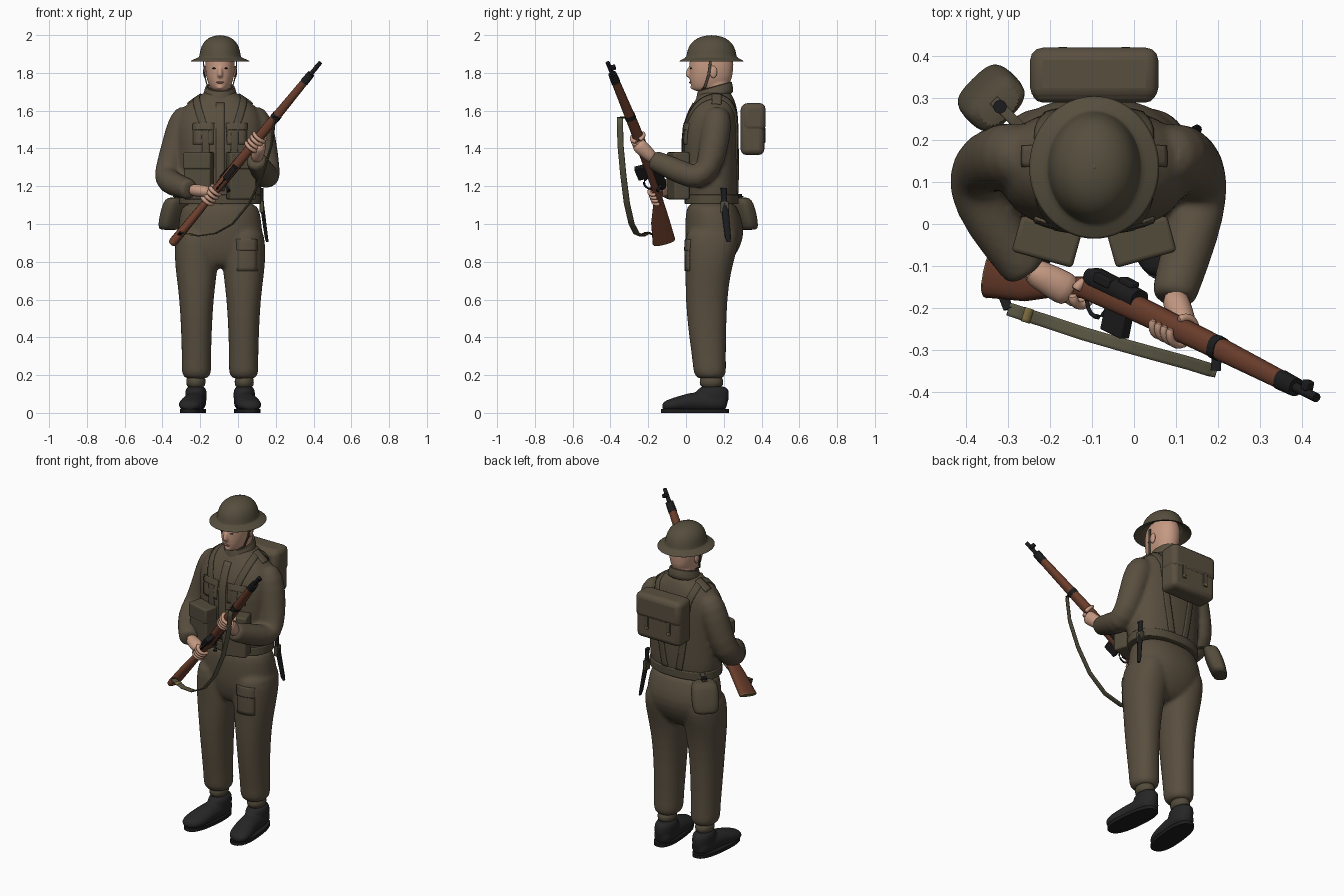
import bpy, bmesh, math
from mathutils import Vector, Matrix
from mathutils.bvhtree import BVHTree

old = bpy.data.objects.get("Cube")
if old:
    bpy.data.objects.remove(old)

CX = -0.095                      # centre line of the body
X, Y, Z = Vector((1, 0, 0)), Vector((0, 1, 0)), Vector((0, 0, 1))


def material(name, *rgb):
    m = bpy.data.materials.new(name)
    m.use_nodes = True
    m.diffuse_color = (*rgb, 1)
    m.node_tree.nodes["Principled BSDF"].inputs["Base Color"].default_value = (*rgb, 1)
    return m


khaki = material("khaki_cloth", .1, .078, .05)
steel = material("helmet_green", .093, .077, .048)
web = material("webbing", .086, .07, .044)
canvas = material("sling_canvas", .1, .092, .055)
skin = material("skin", .56, .32, .225)
wood = material("stock_wood", .155, .05, .026)
black = material("gun_black", .012, .012, .013)
leather = material("boot_leather", .019, .019, .02)
brass = material("brass", .2, .15, .05)
lip = material("lips", .4, .18, .13)


def finish(name, bm, mat, matrix=None, sub=0, bevel=0, voxel=0, solid=0):
    bmesh.ops.recalc_face_normals(bm, faces=bm.faces)
    me = bpy.data.meshes.new(name)
    bm.to_mesh(me)
    bm.free()
    me.materials.append(mat)
    me.polygons.foreach_set("use_smooth", [True] * len(me.polygons))
    me.set_sharp_from_angle(angle=math.radians(50))
    ob = bpy.data.objects.new(name, me)
    bpy.context.collection.objects.link(ob)
    if matrix:
        ob.matrix_world = matrix
    if solid:
        mod = ob.modifiers.new("thickness", 'SOLIDIFY')
        mod.thickness, mod.offset = solid, 0
    if bevel:
        mod = ob.modifiers.new("bevel", 'BEVEL')
        mod.width, mod.segments = bevel, 3
    if sub:
        ob.modifiers.new("subdivide", 'SUBSURF').levels = sub
        ob.modifiers["subdivide"].render_levels = sub
    if voxel:
        mod = ob.modifiers.new("blend", 'REMESH')
        mod.mode, mod.voxel_size, mod.use_smooth_shade = 'VOXEL', voxel, True
        mod = ob.modifiers.new("soften", 'SMOOTH')
        mod.factor, mod.iterations = .5, 5
    return ob


def loft(bm, rings, axes=None, n=20, power=2):
    """Skin a row of rings (centre, r1, r2); without axes they follow the path."""
    rows, cs = [], [Vector(r[0]) for r in rings]
    for i, (_, r1, r2) in enumerate(rings):
        if axes:
            u, v = axes
        else:
            t = (cs[min(i + 1, len(cs) - 1)] - cs[max(i - 1, 0)]).normalized()
            u = t.cross(X if abs(t.x) < .85 else Z).normalized()
            v = t.cross(u)
        row = []
        for k in range(n):
            a = math.tau * k / n
            c, s = math.cos(a), math.sin(a)
            c, s = [math.copysign(abs(q) ** (2 / power), q) for q in (c, s)]
            row.append(bm.verts.new(cs[i] + u * c * r1 + v * s * r2))
        rows.append(row)
    for a, b in zip(rows, rows[1:]):
        for k in range(n):
            bm.faces.new((a[k], a[(k + 1) % n], b[(k + 1) % n], b[k]))
    bm.faces.new(rows[0])
    bm.faces.new(rows[-1])


def part(name, mat, rings, axes=None, n=20, power=2, **kw):
    bm = bmesh.new()
    loft(bm, rings, axes, n, power)
    return finish(name, bm, mat, **kw)


def upright(rings, x=CX):
    """Rings written as height, y, half width, half depth."""
    return [((x, y, z), rx, ry) for z, y, rx, ry in rings]


def box(name, mat, loc, size, rot=0, bevel=.004, matrix=None):
    bm = bmesh.new()
    bmesh.ops.create_cube(bm, size=1, matrix=Matrix.Diagonal((*size, 1)))
    m = Matrix.Translation(loc) @ Matrix.Rotation(rot, 4, 'Z')
    return finish(name, bm, mat, matrix=(matrix or Matrix()) @ m, bevel=bevel)


def ball(name, mat, loc, size):
    bm = bmesh.new()
    bmesh.ops.create_uvsphere(bm, u_segments=16, v_segments=10, radius=1)
    return finish(name, bm, mat, matrix=Matrix.Translation(loc) @ Matrix.Diagonal((*size, 1)))


def strip(name, mat, pts, width, across=None, on=None, steps=8, solid=.006):
    """A band along points, laid on the surface of another part if one is given."""
    pts = [Vector(p) for p in pts]
    path = [a.lerp(b, i / steps) for a, b in zip(pts, pts[1:]) for i in range(steps)] + [pts[-1]]
    tree = BVHTree.FromObject(on, bpy.context.evaluated_depsgraph_get()) if on else None
    bm, rows = bmesh.new(), []
    for i, p in enumerate(path):
        t = (path[min(i + 1, len(path) - 1)] - path[max(i - 1, 0)]).normalized()
        side = across
        if tree:
            p, normal = tree.find_nearest(p)[:2]
            side = t.cross(normal).normalized()
        row = []
        for k in range(-2, 3):
            q = p + side * width * k / 4
            if tree:
                q, normal = tree.find_nearest(q)[:2]
                q = q + normal * .002
            row.append(bm.verts.new(q))
        rows.append(row)
    for a, b in zip(rows, rows[1:]):
        for k in range(4):
            bm.faces.new((a[k], a[k + 1], b[k + 1], b[k]))
    return finish(name, bm, mat, solid=solid)


# Jacket: trunk and both sleeves blended together
bm = bmesh.new()
loft(bm, upright([(1.1, .135, .2, .128), (1.13, .135, .212, .135), (1.19, .133, .222, .143),
                  (1.32, .13, .222, .148), (1.46, .128, .232, .152), (1.56, .137, .228, .142),
                  (1.63, .15, .19, .118), (1.675, .155, .115, .095), (1.71, .155, .07, .075)]),
     (X, Y), 24, 2.3)
sleeves = (
    [(-.25, .165, 1.61), (-.287, .165, 1.55), (-.327, .158, 1.42), (-.366, .14, 1.29),
     (-.378, .09, 1.236), (-.345, .01, 1.212), (-.262, -.105, 1.184), (-.252, -.119, 1.181)],
    [(.06, .165, 1.61), (.099, .165, 1.55), (.13, .15, 1.42), (.15, .12, 1.29),
     (.154, .065, 1.238), (.14, -.02, 1.27), (.096, -.165, 1.335), (.093, -.184, 1.344)])
for path in sleeves:
    loft(bm, [(p, r, r) for p, r in zip(path, (.055, .084, .077, .073, .07, .066, .055, .055))])
jacket = finish("jacket", bm, khaki, sub=1, voxel=.011)

# Trousers: hips and both legs blended together
bm = bmesh.new()
loft(bm, upright([(1.13, .135, .2, .128), (1.05, .142, .215, .145), (.97, .153, .226, .16),
                  (.88, .145, .228, .147), (.8, .13, .17, .11), (.765, .12, .1, .07)]), (X, Y), 24, 2.2)
for s in (-1, 1):
    loft(bm, upright([(1, .145, .1, .14), (.9, .137, .115, .143), (.82, .127, .116, .132),
                      (.74, .117, .109, .12), (.6, .107, .09, .111), (.42, .113, .081, .1),
                      (.27, .123, .077, .088), (.215, .126, .08, .088), (.19, .128, .068, .075),
                      (.18, .13, .05, .06)], CX + s * .125), (X, Y), 24, 2.2)
trousers = finish("trousers", bm, khaki, sub=1, voxel=.011)

# Boots, soles and ankle wraps
for s, side in ((-1, "right"), (1, "left")):
    x = CX + s * .128
    bm = bmesh.new()
    loft(bm, [((x + s * o, y, z), rx, rz) for y, o, z, rx, rz in (
        (.222, 0, .05, .045, .042), (.16, 0, .055, .06, .052), (.05, .008, .06, .058, .056),
        (-.03, .022, .048, .068, .044), (-.09, .032, .04, .064, .034), (-.13, .036, .034, .035, .02))],
        (X, Z))
    loft(bm, upright([(.03, .14, .058, .085), (.09, .14, .057, .09), (.15, .145, .06, .084)], x), (X, Y))
    finish(side + "_boot", bm, leather, sub=1, voxel=.008)
    turn = Matrix.Rotation(s * .1, 3, 'Z')
    part(side + "_sole", black, [((x + s * .016, .048, z), .065, .18) for z in (0, .02)],
         (turn @ X, turn @ Y), 32, 2.5)
    part(side + "_ankle_wrap", web, upright([(.13, .135, .048, .06), (.16, .135, .052, .064),
                                            (.2, .133, .052, .062)], x), (X, Y), sub=1)

# Head, face and ears
bm = bmesh.new()
loft(bm, upright([(1.66, .17, .06, .065), (1.715, .165, .062, .07), (1.78, .165, .066, .075)]), (X, Y))
loft(bm, upright([(1.7, .11, .032, .07), (1.72, .12, .054, .092), (1.76, .131, .07, .113),
                  (1.8, .133, .078, .116), (1.85, .135, .08, .12), (1.9, .135, .075, .112),
                  (1.94, .135, .05, .08)]), (X, Y), power=2.2)
loft(bm, [((CX, .022, 1.835), .009, .012), ((CX, .012, 1.805), .011, .014),
          ((CX, .009, 1.785), .016, .015), ((CX, .024, 1.772), .01, .01)], (X, Y))
loft(bm, [((CX, .036, 1.735), .02, .014), ((CX, .034, 1.712), .024, .014)], (X, Y))
finish("head", bm, skin, sub=1, voxel=.006)
ball("mouth", lip, (CX, .021, 1.749), (.022, .006, .005))
for s, side in ((-1, "right"), (1, "left")):
    ball(side + "_eye", black, (CX + s * .031, .027, 1.824), (.011, .006, .004))
    ball(side + "_ear", skin, (CX + s * .08, .145, 1.805), (.01, .02, .032))
    strip(side + "_chin_strap", web, [(CX + s * .088, .13, 1.865), (CX + s * .083, .12, 1.79),
                                      (CX + s * .066, .1, 1.725), (CX, .07, 1.69)], .014, Y)

# Helmet
part("helmet", steel, upright([(1.95, .135, .01, .012), (1.92, .135, .088, .11), (1.88, .135, .1, .124),
                              (1.863, .135, .15, .165), (1.859, .135, .157, .172), (1.865, .135, .157, .172),
                              (1.878, .135, .122, .142), (1.884, .135, .111, .134), (1.9, .135, .109, .132),
                              (1.94, .135, .101, .122), (1.972, .135, .08, .097), (1.994, .135, .045, .055),
                              (1.999, .135, .008, .01)]),
     (X, Y), 32, sub=1)
ball("helmet_rivet", steel, (CX, .135, 1.996), (.006, .006, .004))

# Collar, belt and jacket details
tilted = Vector((0, 1, .28))
part("collar", khaki, [((CX, .152, z), rx, ry) for z, rx, ry in
                       ((1.655, .1, .105), (1.69, .088, .098), (1.735, .077, .092), (1.728, .066, .08),
                        (1.69, .06, .07))], (X, tilted), 24, sub=1)
part("belt", web, upright([(z, .136, .218, .143) for z in (1.105, 1.155)]), (X, Y), 40, 2.3, bevel=.005)
strip("jacket_placket", khaki, [(CX, -.05, 1.17), (CX, -.05, 1.45), (CX, .04, 1.64)], .045, on=jacket)
strip("thigh_pocket", khaki, [(CX + .155, -.05, .93), (CX + .155, -.05, .75)], .12, on=trousers)
strip("thigh_pocket_flap", khaki, [(CX + .155, -.05, .93), (CX + .155, -.05, .86)], .124, on=trousers, solid=.01)
for s, side in ((-1, "right"), (1, "left")):
    def at(o, y, z):
        return (CX + s * o, y, z)
    strip(side + "_breast_pocket", khaki, [at(.1, -.06, 1.55), at(.1, -.06, 1.42)], .11, on=jacket)
    strip(side + "_pocket_flap", khaki, [at(.1, -.06, 1.55), at(.1, -.06, 1.505)], .115, on=jacket, solid=.01)
    strip(side + "_shoulder_tab", khaki, [at(.11, .165, 1.7), at(.2, .165, 1.67)], .05, on=jacket, solid=.01)
    strip(side + "_web_strap", web, [at(.08, -.05, 1.36), at(.085, -.05, 1.5), at(.125, .05, 1.64),
                                     at(.13, .16, 1.7), at(.11, .29, 1.58), at(.09, .32, 1.35),
                                     at(.05, .32, 1.14)], .038, on=jacket, solid=.009)
    # Ammunition pouches
    angle = s * .27
    box(side + "_pouch", web, at(.112, -.04, 1.25), (.145, .085, .24), angle, .01)
    box(side + "_pouch_lid", web, at(.113, -.042, 1.335), (.15, .089, .09), angle, .01)
    # Pack flap tabs
    box(side + "_pack_tab", web, (CX + s * .075, .416, 1.47), (.026, .008, .08), 0, .002)
    box(side + "_pack_buckle", brass, (CX + s * .075, .418, 1.44), (.024, .008, .014), 0, .002)

# Back pack
box("pack", khaki, (CX, .352, 1.5), (.298, .125, .268), 0, .028)
box("pack_flap", khaki, (CX, .358, 1.565), (.306, .126, .15), 0, .03)

# Water bottle on the right hip, leaning outward at the bottom
turn = Matrix.Rotation(math.radians(45), 3, 'Z')
part("water_bottle", web, [((-.332 - o, .292 + o, z), r1, r2) for z, o, r1, r2 in (
    (.967, .028, .06, .034), (.985, .025, .074, .045), (1.05, .01, .079, .05),
    (1.11, -.004, .076, .048), (1.145, -.012, .062, .038))], (turn @ X, turn @ Y), 24, 3, sub=1)
part("bottle_neck", black, [((-.32, .28, z), .016, .016) for z in (1.13, 1.16)], (X, Y))
strip("bottle_strap", web, [(-.26, .22, 1.15), (-.29, .25, 1.155), (-.335, .295, 1.145)], .025, turn @ X)

# Bayonet scabbard on the left hip
part("scabbard", black, [((.127, .205, 1.1), .02, .011), ((.15, .222, .93), .016, .009),
                         ((.155, .226, .905), .009, .007)], (Y, X), 12)
part("bayonet_grip", black, [((.122, .2, 1.19), .018, .012), ((.124, .202, 1.15), .013, .01),
                             ((.126, .204, 1.1), .017, .012)], (Y, X), 12)
box("bayonet_frog", web, (.126, .204, 1.09), (.022, .044, .06))

# Rifle, built along its own axis: length, side, up
along = Vector((.603, -.305, .736)).normalized()
up = (Y - along * along.y).normalized()
gun = Matrix((along, up.cross(along) * -1, up)).transposed().to_4x4()
gun.translation = (.1, -.245, 1.445)


def bar(name, mat, rings, n=16, power=2.5, **kw):
    return part(name, mat, [((t, 0, h), rw, rh) for t, h, rw, rh in rings], (Y, Z), n, power, matrix=gun, **kw)


bar("rifle_stock", wood, [(-.7, -.09, .024, .062), (-.56, -.066, .023, .05), (-.47, -.044, .021, .034),
                          (-.41, -.03, .019, .024), (-.35, -.014, .022, .028), (-.16, -.004, .025, .031),
                          (.1, 0, .025, .028), (.42, 0, .02, .022)])
bar("butt_plate", brass, [(-.706, -.09, .022, .06), (-.699, -.09, .024, .063)])
bar("receiver", black, [(-.35, .012, .017, .022), (-.32, .018, .025, .026), (-.15, .018, .026, .024)])
bar("barrel_band", black, [(.155, 0, .026, .029), (.18, 0, .026, .028)])
bar("nose_cap", black, [(.415, 0, .022, .024), (.475, 0, .02, .022)])
bar("muzzle", black, [(.47, 0, .012, .012), (.557, 0, .011, .011)], power=2)
for name, loc, size in (("magazine", (-.215, 0, -.055), (.08, .03, .065)),
                        ("rear_sight", (-.2, 0, .046), (.05, .026, .016)),
                        ("bolt_cover", (-.27, .018, .03), (.06, .024, .024)),
                        ("front_sight", (.515, 0, .018), (.022, .024, .024))):
    box(name, black, loc, size, matrix=gun)
part("bolt_handle", black, [((-.31, -.02, .02), .007, .007), ((-.315, -.045, .005), .007, .007),
                            ((-.318, -.055, -.005), .012, .012)], n=10, matrix=gun)
part("trigger_guard", black, [((-.3 + .04 * math.cos(a), 0, -.03 - .04 * math.sin(a)), .004, .006)
                              for a in (i * math.pi / 8 for i in range(9))], n=8, matrix=gun)

# Sling with its swivels and brass tip
ends = [(.195, -.35, 1.565), (.178, -.347, 1.42), (.13, -.332, 1.26), (.06, -.313, 1.11),
        (-.03, -.288, 1), (-.12, -.262, .95), (-.21, -.232, .937), (-.3, -.203, .955)]
strip("sling", canvas, ends, .032, Vector((.28, .96, 0)), steps=3)
strip("sling_tip", brass, [(-.245, -.221, .944), (-.265, -.215, .948)], .035, Vector((.28, .96, 0)), steps=2, solid=.009)
for name, end, mount in (("upper_swivel", ends[0], (.168, 0, -.02)), ("lower_swivel", ends[-1], (-.64, 0, -.13))):
    part(name, black, [(end, .005, .012), (gun @ Vector(mount), .005, .012)], n=8)

# Hands gripping the rifle
for side, cuff, t0, side_w, h, angles, thumb, r in (
        ("left", (.094, -.165, 1.338), -.047, -.034, -.004, (185, 375), (165, 55), .036),
        ("right", (-.255, -.105, 1.182), -.425, .03, -.03, (-5, -195), (15, 130), .033)):
    bm = bmesh.new()
    knuckle = gun @ Vector((t0 + .036, side_w, h))
    cuff = Vector(cuff)
    loft(bm, [(cuff, .033, .033), (cuff.lerp(knuckle, .45), .037, .034), (knuckle, .044, .034),
              (knuckle + (knuckle - cuff) * .2, .034, .024)], n=12)
    for i in range(5):
        a0, a1 = thumb if i == 4 else angles
        t = t0 + (.075 if i == 4 else .023 * i)
        arc = [math.radians(a0 + (a1 - a0) * k / 6) for k in range(7)]
        loft(bm, [(gun @ Vector((t, r * math.cos(a), h + r * math.sin(a))), .0135 - .0006 * k, .0135 - .0006 * k)
                  for k, a in enumerate(arc)], n=8)
    finish(side + "_hand", bm, skin, sub=1)
